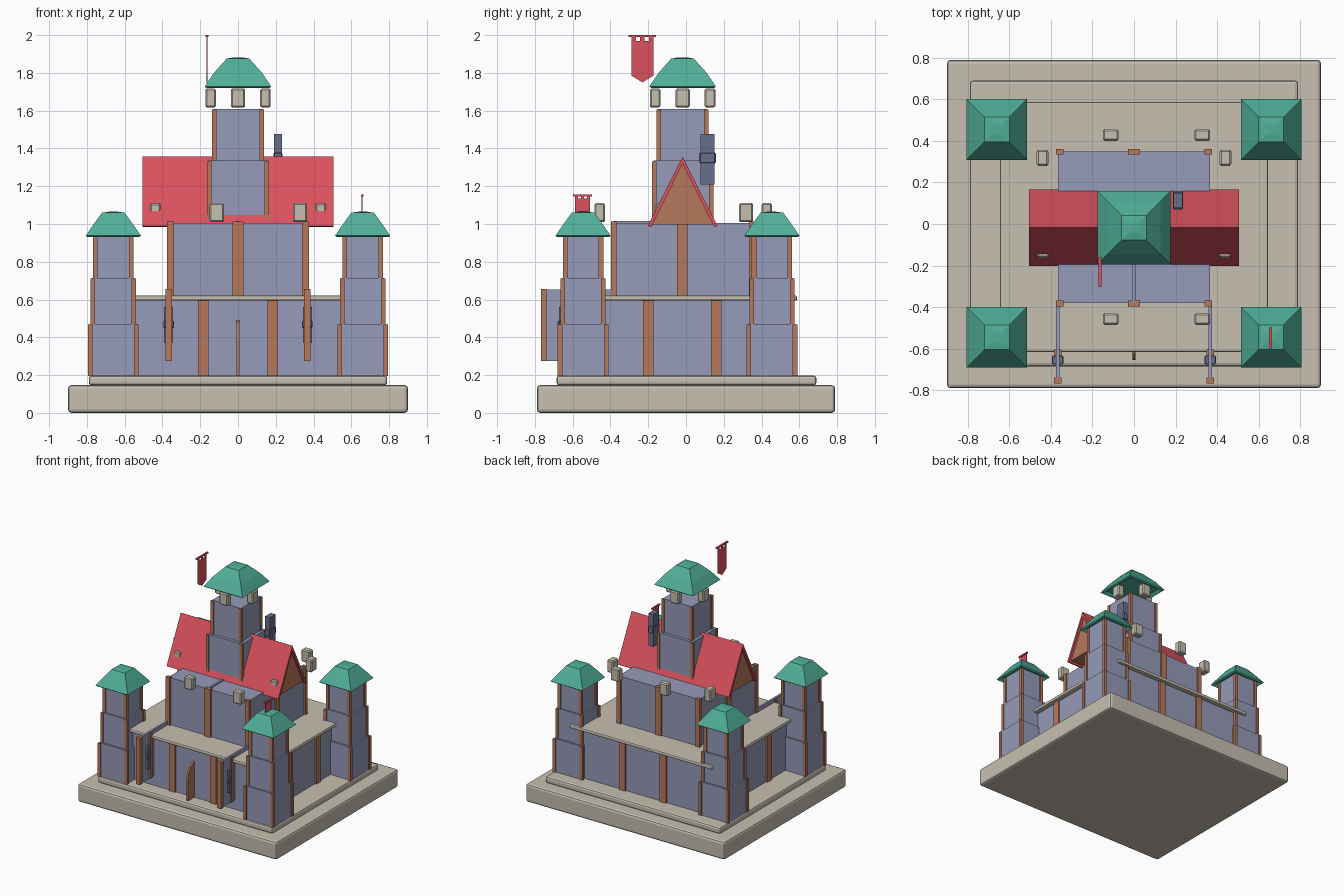
import bpy, bmesh
from mathutils import Vector

cube = bpy.data.objects.get("Cube")
if cube:
    bpy.data.objects.remove(cube, do_unlink=True)


def material(name, rgb):
    lin = [((c / 255 + 0.055) / 1.055) ** 2.4 for c in rgb] + [1]
    m = bpy.data.materials.new(name)
    m.use_nodes = True
    m.diffuse_color = lin
    m.node_tree.nodes["Principled BSDF"].inputs["Base Color"].default_value = lin
    return m


STONE = material("pale stone", (198, 191, 177))
WALL = material("blue grey wall", (150, 155, 184))
WOOD = material("brown wood", (182, 120, 91))
GREEN = material("green roof", (80, 175, 152))
RED = material("red cloth and tile", (218, 82, 94))
SLATE = material("dark slate", (106, 111, 138))


def finish(name, bm, mat, bevel=0, segments=1):
    bmesh.ops.recalc_face_normals(bm, faces=bm.faces)
    mesh = bpy.data.meshes.new(name)
    bm.to_mesh(mesh)
    bm.free()
    mesh.materials.append(mat)
    ob = bpy.data.objects.new(name, mesh)
    bpy.context.collection.objects.link(ob)
    if bevel:
        mod = ob.modifiers.new("bevel", "BEVEL")
        mod.width, mod.segments = bevel, segments
    return ob


def box(name, x, y, z, mat, bevel=0, segments=1):
    """Box from (min, max) ranges."""
    bm = bmesh.new()
    bmesh.ops.create_cube(bm, size=1)
    for v in bm.verts:
        v.co = Vector([r[0] if c < 0 else r[1] for c, r in zip(v.co, (x, y, z))])
    return finish(name, bm, mat, bevel, segments)


def around(c, half):
    return (c - half, c + half)


def side_profile(name, points, x, mat):
    """Extrude a (y, z) outline along x."""
    bm = bmesh.new()
    face = bm.faces.new([bm.verts.new((x[0], y, z)) for y, z in points])
    new = bmesh.ops.extrude_face_region(bm, geom=[face])["geom"]
    verts = [g for g in new if isinstance(g, bmesh.types.BMVert)]
    bmesh.ops.translate(bm, verts=verts, vec=(x[1] - x[0], 0, 0))
    return finish(name, bm, mat)


def square_lathe(name, cx, cy, rings, mat):
    """Stack square rings of (half width, z) into a closed solid."""
    bm = bmesh.new()
    loops = []
    for h, z in rings:
        corners = ((-h, -h), (h, -h), (h, h), (-h, h))
        loops.append([bm.verts.new((cx + a, cy + b, z)) for a, b in corners])
    for lo, hi in zip(loops, loops[1:]):
        for i in range(4):
            j = (i + 1) % 4
            bm.faces.new((lo[i], lo[j], hi[j], hi[i]))
    bm.faces.new(loops[0])
    bm.faces.new(loops[-1])
    return finish(name, bm, mat)


def tier(name, cx, cy, half, z):
    """One square tower storey with wooden corner posts."""
    box(name + "_wall", around(cx, half - 0.008), around(cy, half - 0.008), z, WALL)
    for sx in (-1, 1):
        for sy in (-1, 1):
            box(name + "_corner_post", around(cx + sx * (half - 0.012), 0.012),
                around(cy + sy * (half - 0.012), 0.012), (z[0], z[1] - 0.003), WOOD)


def tower_roof(name, cx, cy, half, z0, height, top):
    rings = [(half * 0.8, z0 + 0.02), (half - 0.01, z0), (half, z0 + 0.008),
             (half * 0.72, z0 + height * 0.5), (top, z0 + height * 0.96),
             (top * 0.4, z0 + height)]
    square_lathe(name, cx, cy, rings, GREEN)


# Stepped ground plinth
box("base_plinth", (-0.9, 0.9), (-0.79, 0.79), (0, 0.147), STONE, 0.018, 2)
box("upper_plinth", (-0.79, 0.79), (-0.685, 0.69), (0.145, 0.198), STONE, 0.015, 2)

# Outer curtain wall, its deck and its battens
CY = -0.015
box("curtain_wall", (-0.605, 0.605), (-0.575, 0.55), (0.19, 0.6), WALL)
box("wall_deck", (-0.645, 0.645), (-0.615, 0.588), (0.594, 0.622), STONE, 0.009, 2)
for s in (-1, 1):
    for y in (-0.575, 0.55):
        box("wall_batten", around(s * 0.185, 0.028), around(y, 0.014), (0.198, 0.6), WOOD)
    for y in (-0.2, 0.16):
        box("side_wall_batten", around(s * 0.605, 0.014), around(y, 0.028), (0.198, 0.6), WOOD)

# Four corner towers
for sx in (-1, 1):
    for cy in (-0.545, 0.455):
        cx = sx * 0.66
        tier("corner_tower_base", cx, cy, 0.134, (0.195, 0.47))
        tier("corner_tower_middle", cx, cy, 0.12, (0.47, 0.715))
        tier("corner_tower_top", cx, cy, 0.107, (0.715, 0.95))
        tower_roof("corner_tower_roof", cx, cy, 0.146, 0.93, 0.135, 0.06)

# Keep block with battens
box("keep_wall", (-0.365, 0.365), (-0.38, 0.35), (0.61, 1.006), WALL)
box("keep_front_ridge", around(0, 0.008), (-0.38, -0.18), (1.0, 1.015), WALL)
for y in (-0.383, 0.348):
    for x in (-0.358, 0, 0.358):
        box("keep_batten", around(x, 0.028 if x == 0 else 0.018), around(y, 0.014),
            (0.615, 1.014), WOOD)
for s in (-1, 1):
    box("keep_side_batten", around(s * 0.365, 0.012), around(-0.02, 0.027), (0.615, 1.0), WOOD)

# Gabled red roof across the keep
box_half = 0.485
side_profile("gable_wall", [(-0.18, 0.998), (0.145, 0.998), (-0.018, 1.325)],
             (-box_half, box_half), WOOD)
for s in (-1, 1):
    slope = [(0, 1.357), (s * 0.184, 0.99), (s * 0.166, 0.984), (0, 1.318)]
    side_profile("roof_slope", [(y - 0.018, z) for y, z in slope], (-0.505, 0.505), RED)

# Central tower with four blocks carrying its roof
tier("great_tower_base", 0, -0.018, 0.163, (1.0, 1.335))
tier("great_tower_top", 0, -0.018, 0.138, (1.335, 1.61))
tower_roof("great_tower_roof", 0, -0.018, 0.176, 1.72, 0.162, 0.06)


def block(name, x, y, z, along_x, wide=0.038, deep=0.028, tall=0.05):
    hx, hy = (wide, deep) if along_x else (deep, wide)
    box(name, around(x, hx), around(y, hy), around(z, tall), STONE, 0.008)


for s in (-1, 1):
    block("great_tower_block", s * 0.145, -0.018, 1.667, False)
    block("great_tower_block", 0, -0.018 + s * 0.145, 1.667, True)

# Merlons around the keep
for x in (-0.112, 0.328):
    for y in (-0.457, 0.428):
        block("keep_merlon", x, y, 1.06, True)
for s in (-1, 1):
    block("side_merlon", s * 0.44, 0.318, 1.06, False)
    block("roof_block", s * 0.438, -0.15, 1.08, True, 0.029, 0.013, 0.029)


# Slate chimney and hanging lamps
def slate_stack(name, x, y, z0, z1, hx, hy):
    box(name, around(x, hx), around(y, hy), (z0, z1), SLATE)
    mid = z0 + (z1 - z0) * 0.52
    box(name + "_collar", around(x, hx * 1.15), around(y, hy * 1.22),
        around(mid, (z1 - z0) * 0.11), SLATE, 0.006)


slate_stack("chimney", 0.212, 0.114, 1.21, 1.477, 0.021, 0.036)

# Front gate screens, posts and lamps
for s in (-1, 1):
    x = s * 0.367
    box("gate_screen", around(x, 0.008), (-0.76, -0.39), (0.275, 0.652), WALL)
    box("gate_post", around(x, 0.018), (-0.768, -0.738), (0.275, 0.656), WOOD)
    box("gate_inner_post", around(x, 0.018), (-0.635, -0.605), (0.275, 0.64), WOOD)
    slate_stack("gate_lamp", x, -0.655, 0.37, 0.56, 0.024, 0.018)

# Arched door leaf standing out from the wall
arch = [(-0.655, 0.198), (-0.655, 0.38), (-0.645, 0.425), (-0.625, 0.46),
        (-0.595, 0.484), (-0.56, 0.492), (-0.56, 0.198)]
side_profile("door_leaf", arch, (-0.008, 0.008), WOOD)


# Hanging banners with three tabs on a rod
def banner(name, x, y, top, scale):
    outline = [(-0.058, -0.03), (0.058, -0.03), (0.058, -0.215), (0, -0.25), (-0.058, -0.215)]
    side_profile(name + "_cloth", [(y + a * scale, top + b * scale) for a, b in outline],
                 around(x, 0.002), RED)
    for t in (-0.046, 0, 0.046):
        box(name + "_tab", around(x, 0.002), around(y + t * scale, 0.012 * scale),
            (top - 0.031 * scale, top - 0.008), RED)
    box(name + "_rod", around(x, 0.007), around(y, 0.073 * scale), (top - 0.011, top), RED)


banner("great_banner", -0.164, -0.231, 2.0, 1.0)
banner("small_banner", 0.657, -0.548, 1.156, 0.7)
